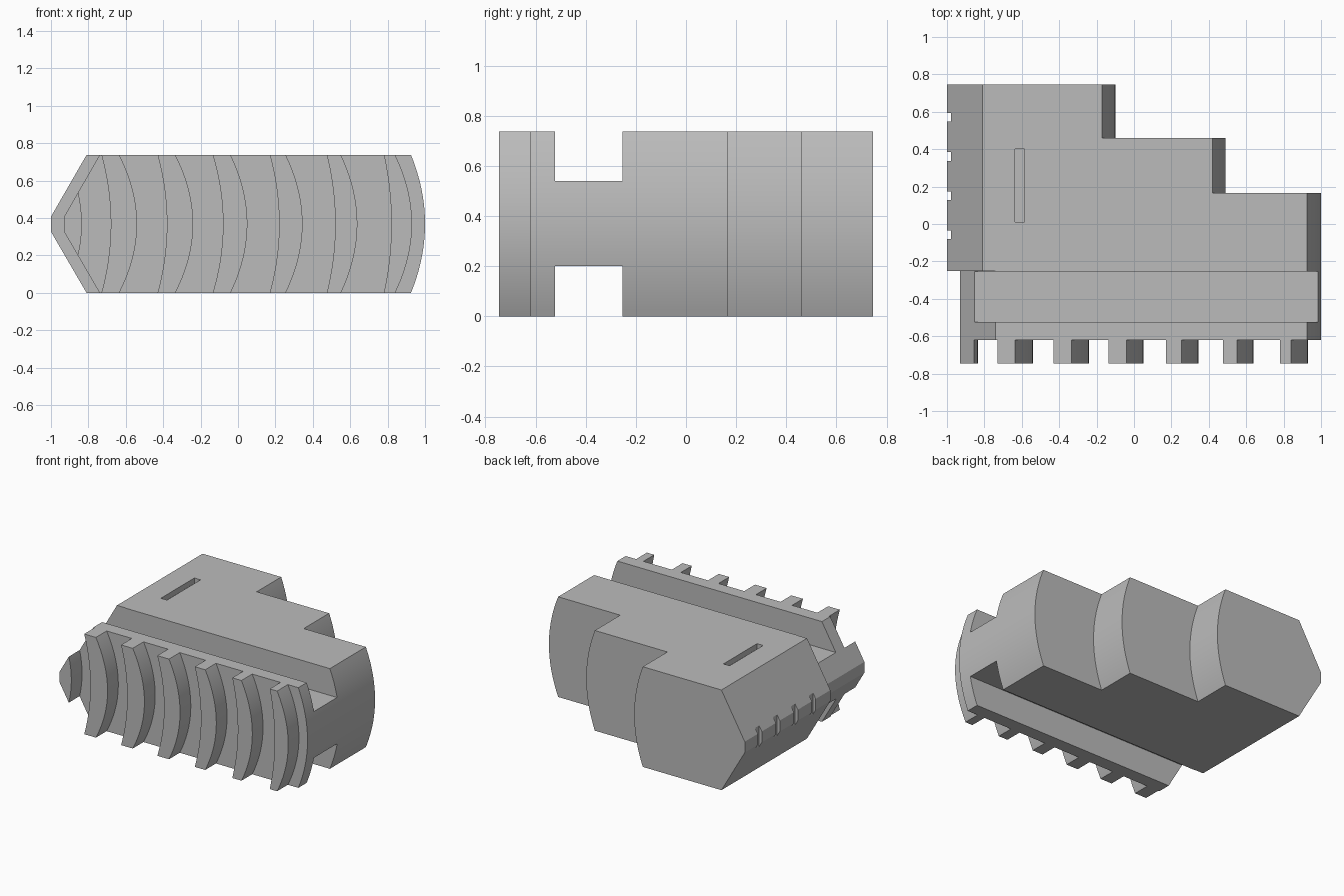
import bpy, bmesh, math

cube = bpy.data.objects.get("Cube")
if cube:
    bpy.data.objects.remove(cube, do_unlink=True)

H = 0.737        # overall height
MID = H / 2
LOW, HIGH = -0.06, H + 0.06

grey = bpy.data.materials.new("plain grey")
grey.use_nodes = True
colour = (0.5, 0.5, 0.5, 1)
grey.diffuse_color = colour
grey.node_tree.nodes["Principled BSDF"].inputs["Base Color"].default_value = colour


def arc(mid, top, z0=LOW, z1=HIGH, steps=24):
    """Bowed edge, furthest right at mid height, listed from bottom to top."""
    zs = [z0 + (z1 - z0) * i / steps for i in range(steps + 1)]
    return [(mid - (mid - top) * ((z - MID) / MID) ** 2, z) for z in zs]


def prism(name, outline, y0, y1):
    """Extrude an x-z outline along y."""
    bm = bmesh.new()
    face = bm.faces.new([bm.verts.new((x, y0, z)) for x, z in outline])
    new = bmesh.ops.extrude_face_region(bm, geom=[face])["geom"]
    verts = [v for v in new if isinstance(v, bmesh.types.BMVert)]
    bmesh.ops.translate(bm, verts=verts, vec=(0, y1 - y0, 0))
    bmesh.ops.recalc_face_normals(bm, faces=bm.faces)
    mesh = bpy.data.meshes.new(name)
    bm.to_mesh(mesh)
    bm.free()
    ob = bpy.data.objects.new(name, mesh)
    bpy.context.collection.objects.link(ob)
    mesh.materials.append(grey)
    return ob


def box(x0, x1, z0, z1):
    return [(x0, z0), (x1, z0), (x1, z1), (x0, z1)]


# Full-length block with a pointed left side and a bowed right side
body = prism("key_body", arc(1, 0.925, 0, H)
             + [(-0.81, H), (-1, 0.407), (-1, 0.327), (-0.81, 0)], -0.745, 0.745)
cutters = []


def cut(name, outline, y0, y1):
    ob = prism(name, outline, y0, y1)
    ob.hide_render = True
    cutters.append(ob)
    mod = body.modifiers.new(name, "BOOLEAN")
    mod.operation, mod.solver, mod.object = "DIFFERENCE", "EXACT", ob


# Rear steps on the right side
for mid, top, y0, y1 in ((0.49, 0.42, 0.165, 0.9), (-0.1, -0.17, 0.46, 0.95)):
    cut("step_cutter", arc(mid, top) + [(1.3, HIGH), (1.3, LOW)], y0, y1)

# Front part sits further in on the pointed side
slope = 0.19 / 0.33
cut("front_side_cutter", [(-1.2, LOW), (-0.74 - slope * LOW * -1 + 2 * slope * -LOW, LOW),
                          (-0.93, 0.327), (-0.93, 0.407),
                          (-0.74 + slope * (HIGH - H), HIGH), (-1.2, HIGH)], -0.9, -0.25)

# Neck between the front plate and the main block
cut("neck_top_cutter", box(-1.3, 1.3, 0.54, 0.9), -0.523, -0.253)
cut("neck_bottom_cutter", box(-1.3, 1.3, -0.2, 0.2), -0.523, -0.253)

# Bowed grooves that leave the front ribs: right edge of a rib, left edge of the next
rib_right = [(-0.835, -0.93), (-0.54, -0.635), (-0.24, -0.335), (0.05, -0.04),
             (0.345, 0.255), (0.638, 0.55), (0.93, 0.84)]
rib_left = [(-0.68, -0.73), (-0.38, -0.43), (-0.08, -0.135), (0.22, 0.17),
            (0.52, 0.475), (0.82, 0.78), (1.3, 1.3)]
for a, b in zip(rib_right, rib_left):
    cut("groove_cutter", arc(*a) + arc(*b)[::-1], -0.9, -0.62)

# Shallow slot in the top
cut("slot_cutter", box(-0.635, -0.585, H - 0.04, 0.9), 0.01, 0.40)

# Small notches along the pointed edge
for i in range(4):
    y = -0.057 + i * 0.209
    cut("notch_cutter", box(-1.2, -0.978, 0.1, 0.6), y - 0.023, y + 0.023)

# Apply the cuts and tidy up
bpy.context.view_layer.update()
graph = bpy.context.evaluated_depsgraph_get()
mesh = bpy.data.meshes.new_from_object(body.evaluated_get(graph))
body.modifiers.clear()
body.data = mesh
for ob in cutters:
    bpy.data.objects.remove(ob, do_unlink=True)

bpy.ops.object.select_all(action="DESELECT")
body.select_set(True)
bpy.context.view_layer.objects.active = body
bpy.ops.object.shade_smooth_by_angle(angle=math.radians(18))
